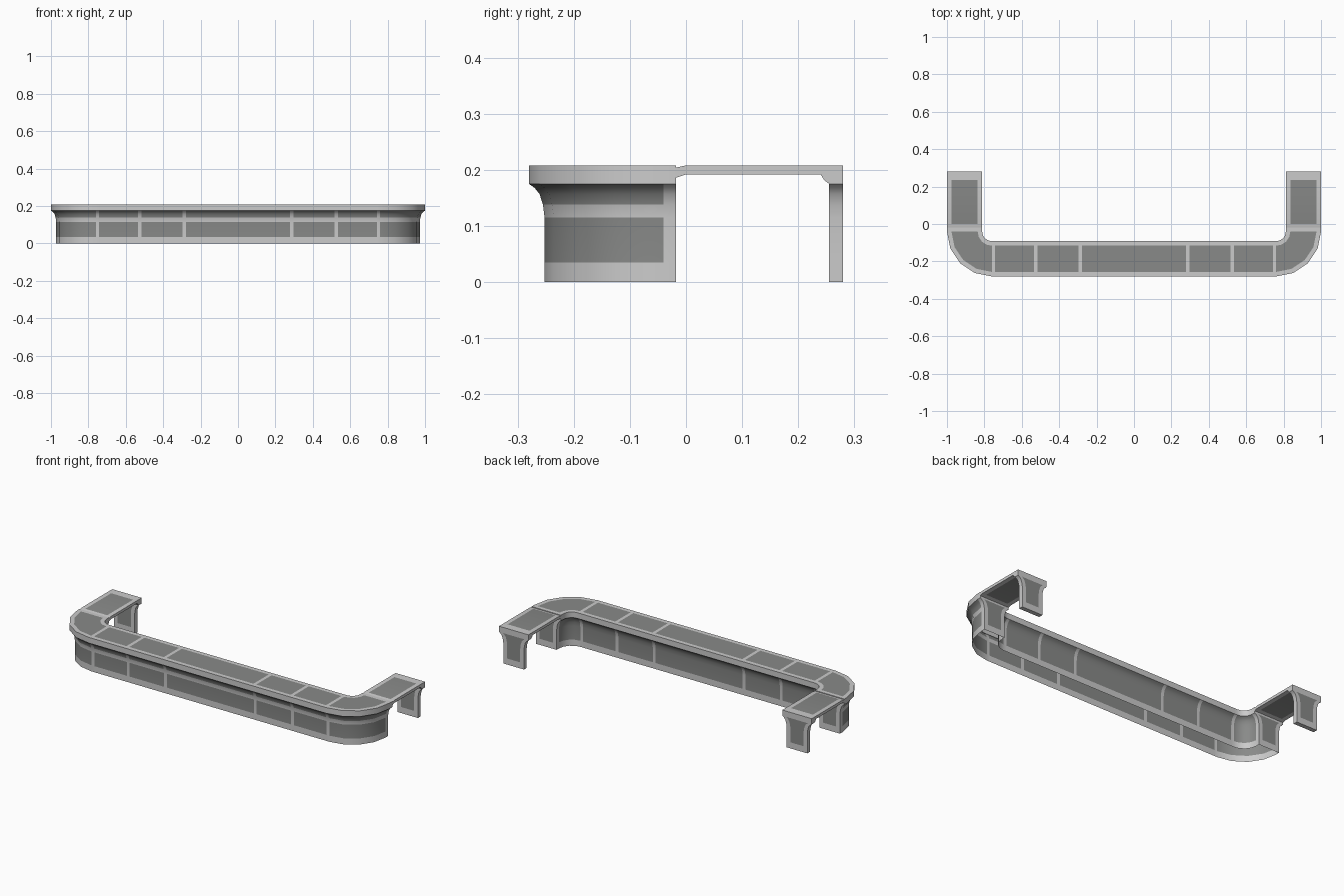
import bpy, bmesh, math

if "Cube" in bpy.data.objects:
    bpy.data.objects.remove(bpy.data.objects["Cube"])

W = 0.188                      # counter width
MID = 1 - W / 2                # centre line of the side arms


def material(name, v):
    m = bpy.data.materials.new(name)
    m.diffuse_color = (v, v * 1.02, v, 1)
    m.use_nodes = True
    m.node_tree.nodes["Principled BSDF"].inputs["Base Color"].default_value = m.diffuse_color
    return m


MATS = [material("light_frame", 0.52), material("dark_panel", 0.25)]


def make(name, bm):
    bmesh.ops.remove_doubles(bm, verts=bm.verts, dist=1e-5)
    bmesh.ops.recalc_face_normals(bm, faces=bm.faces)
    me = bpy.data.meshes.new(name)
    bm.to_mesh(me)
    bm.free()
    ob = bpy.data.objects.new(name, me)
    bpy.context.collection.objects.link(ob)
    for m in MATS:
        me.materials.append(m)
    bpy.ops.object.select_all(action='DESELECT')
    ob.select_set(True)
    bpy.context.view_layer.objects.active = ob
    bpy.ops.object.shade_smooth_by_angle(angle=math.radians(30))
    return ob


def grid(bm, rows, dark, closed=False):
    """Quads between rows of points; dark(i, j) picks the panel colour."""
    vs = [[bm.verts.new(p) for p in r] for r in rows]
    n = len(rows[0])
    for i in range(len(rows) - 1):
        for j in range(n if closed else n - 1):
            k = (j + 1) % n
            f = bm.faces.new((vs[i][j], vs[i][k], vs[i + 1][k], vs[i + 1][j]))
            f.material_index = int(dark(i, j))
    return vs


# Flared side shared by counter and posts: (inset from slab edge, height)
FLARE = [(0.028, 0), (0.028, 0.035), (0.028, 0.115), (0.025, 0.138),
         (0.019, 0.157), (0.010, 0.168), (0, 0.175)]

# Counter cross-section, outside to inside, open at the bottom
profile = FLARE + [(0, 0.208), (0.024, 0.208)]
n = len(profile)
profile = profile + [(W - d, z) for d, z in reversed(profile)]
dark_segments = {1, 3, 4, 5, n - 1} | set(range(n + 2, 2 * n - 2))

# Stations along the right half: (centre x, centre y, direction angle, dark after)
R, CX, CY = 0.24, 0.76, -0.04
stations = [(x, CY, -90, k) for x, k in
            ((0.278, 0), (0.296, 1), (0.516, 0), (0.534, 1), (0.742, 0))]
stations += [(CX, CY, a, 1) for a in (-90, -67.5, -45, -22.5)]
stations += [(CX, CY, 0, 0), (CX, -0.018, 0, 0)]


def ring(s, sign):
    a = math.radians(s[2])
    return [(sign * (s[0] + (R - d) * math.cos(a)), s[1] + (R - d) * math.sin(a), z)
            for d, z in profile]


def post_rows(y, heights):
    rows = []
    for d, z in heights:
        h = W / 2 - d
        rows.append([(MID + x, y, z) for x in (-h, 0.024 - h, h - 0.024, h)])
    return rows


def post_dark(i, j):
    return j == 1 and 1 <= i <= 5


# U-shaped counter with closed arm ends
bm = bmesh.new()
left = [ring(s, -1) for s in reversed(stations)]
right = [ring(s, 1) for s in stations]
flags = [s[3] for s in stations]
flags = flags[-2::-1] + [1] + flags
grid(bm, left + right, lambda i, j: flags[i] and j in dark_segments)
SLAB = FLARE + [(0, 0.208)]
end = post_rows(-0.018, SLAB)
for sign in (1, -1):
    grid(bm, [[(sign * x, y, z) for x, y, z in r] for r in end], post_dark)
make("counter", bm)

# Hinged flap sections and their end posts
flap = [(-0.018, 0.186), (0, 0.192), (0.24, 0.192), (0.246, 0.182), (0.255, 0.175),
        (0.28, 0.175), (0.28, 0.208), (0.235, 0.208), (0, 0.208), (-0.018, 0.204)]
for sign, side in ((-1, "left"), (1, "right")):
    bm = bmesh.new()
    cols = [1 - W, 1.024 - W, 0.976, 1]
    vs = grid(bm, [[(sign * x, y, z) for y, z in flap] for x in cols],
              lambda i, j: i == 1 and j in (1, 2, 3, 7), closed=True)
    bm.faces.new(vs[0])
    bm.faces.new(vs[-1])
    make(side + "_flap", bm)

    bm = bmesh.new()
    rows = []
    for a, b in zip(post_rows(0.255, FLARE), post_rows(0.28, FLARE)):
        rows.append([(sign * x, y, z) for x, y, z in a + b[::-1]])
    vs = grid(bm, rows, lambda i, j: j in (1, 5) and i >= 1, closed=True)
    bm.faces.new(vs[0])
    make(side + "_end_post", bm)
